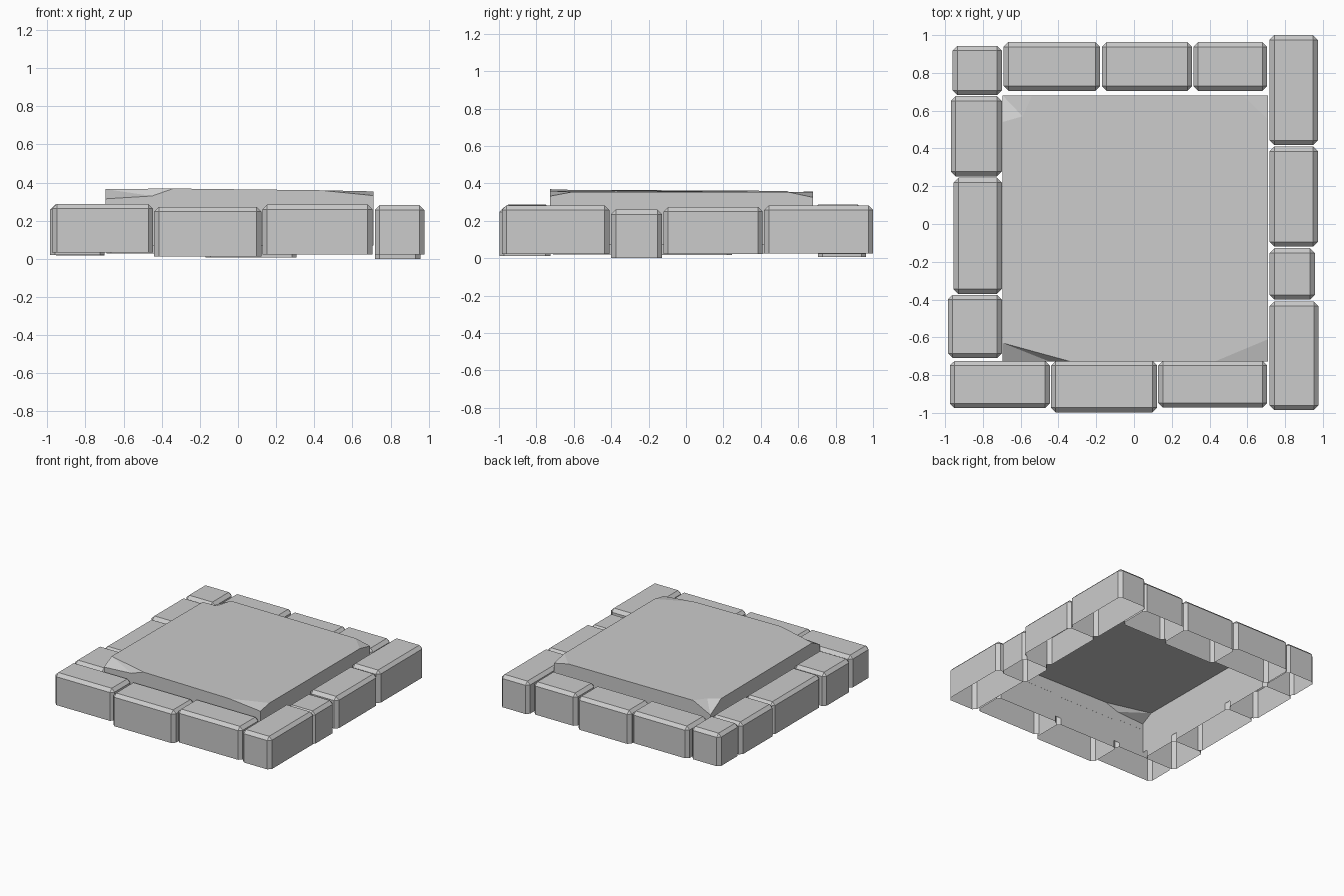
import bpy, bmesh

if "Cube" in bpy.data.objects:
    bpy.data.objects.remove(bpy.data.objects["Cube"])


def add_object(name, bm):
    bmesh.ops.recalc_face_normals(bm, faces=bm.faces)
    mesh = bpy.data.meshes.new(name)
    bm.to_mesh(mesh)
    bm.free()
    obj = bpy.data.objects.new(name, mesh)
    bpy.context.collection.objects.link(obj)
    return obj


def brick(name, x0, x1, y0, y1, z0, z1, chamfer=0.025):
    # open-bottomed block with chamfered top and upright edges
    bm = bmesh.new()
    bmesh.ops.create_cube(bm, size=1)
    for v in bm.verts:
        v.co.x = x1 if v.co.x > 0 else x0
        v.co.y = y1 if v.co.y > 0 else y0
        v.co.z = z1 if v.co.z > 0 else z0
    mid = (z0 + z1) / 2
    edges = [e for e in bm.edges if any(v.co.z > mid for v in e.verts)]
    bmesh.ops.bevel(bm, geom=edges, offset=chamfer, segments=1,
                    profile=0.5, affect='EDGES')
    bottom = [f for f in bm.faces if all(v.co.z < z0 + 1e-4 for v in f.verts)]
    bmesh.ops.delete(bm, geom=bottom, context='FACES')
    return add_object(name, bm)


# border stones, by side
rows = {
    "front_brick": [(-.975, -.445, -.975, -.725, .033, .288),
                    (-.44, .123, -.997, -.725, .013, .273),
                    (.128, .705, -.972, -.725, .023, .285)],
    "right_brick": [(.718, .977, -.985, -.41, .023, .282),
                    (.718, .957, -.40, -.128, .0, .26),
                    (.718, .973, -.12, .41, .023, .275),
                    (.718, .973, .418, 1.0, .025, .283)],
    "back_brick": [(-.69, -.18, .705, .963, .028, .28),
                   (-.17, .308, .705, .963, .006, .27),
                   (.315, .705, .705, .963, .023, .28)],
    "left_brick": [(-.96, -.70, .682, .943, .028, .287),
                   (-.97, -.70, .252, .677, .025, .28),
                   (-.955, -.70, -.37, .245, .018, .275),
                   (-.985, -.70, -.71, -.375, .02, .285)],
}
for side, blocks in rows.items():
    for i, b in enumerate(blocks):
        brick(f"{side}_{i + 1}", *b)

# raised slab with chipped corners, open underneath
bm = bmesh.new()
L, R, F, B, base = -.695, .71, -.727, .68, .07


def vert(x, y, z):
    return bm.verts.new((x, y, z))


fl, fr, br, bl = [vert(x, y, z) for x, y, z in
                  ((L, F, .315), (R, F, .332), (R, B, .325), (L, B, .28))]
fl_a, fl_b, fl_low = vert(L, -.63, .366), vert(-.34, F, .369), vert(-.45, F, .33)
fr_a, fr_b = vert(.43, F, .36), vert(R, -.61, .354)
br_a, br_b = vert(R, .55, .353), vert(.58, B, .353)
bl_a, bl_b, bl_mid = vert(-.54, B, .357), vert(L, .54, .36), vert(-.59, .57, .345)
# top and corner chips
for f in ((fl_b, fr_a, fr_b, br_a, br_b, bl_a, bl_mid, bl_b, fl_a),
          (fl_a, fl_low, fl_b), (fl_a, fl, fl_low), (fr_a, fr, fr_b),
          (br_a, br, br_b), (bl_a, bl, bl_mid), (bl_mid, bl, bl_b)):
    bm.faces.new(f)
# side walls
lo = [vert(x, y, base) for x, y in ((L, F), (R, F), (R, B), (L, B))]
for i, rim in enumerate(((fr, fr_a, fl_b, fl_low, fl), (br, br_a, fr_b, fr),
                         (bl, bl_a, br_b, br), (fl, fl_a, bl_b, bl))):
    bm.faces.new((lo[i], lo[(i + 1) % 4]) + rim)
add_object("centre_slab", bm)
